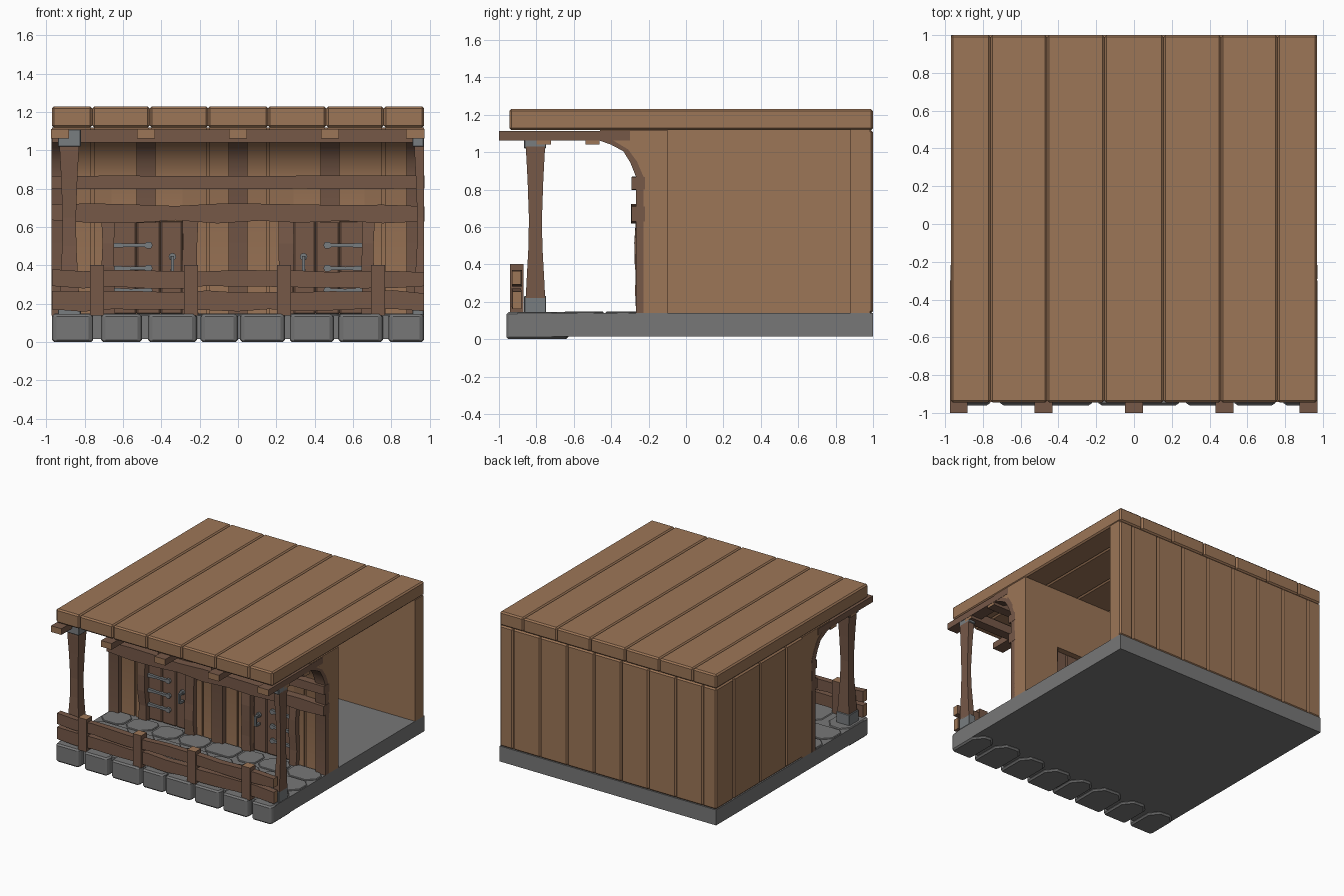
import bpy, bmesh, math, random
from mathutils import Vector

if "Cube" in bpy.data.objects:
    bpy.data.objects.remove(bpy.data.objects["Cube"])

random.seed(4)


def mat(name, c):
    m = bpy.data.materials.new(name)
    m.diffuse_color = (*c, 1)
    m.use_nodes = True
    m.node_tree.nodes["Principled BSDF"].inputs["Base Color"].default_value = m.diffuse_color
    return m


LIGHT = mat("light_wood", (0.335, 0.18, 0.095))
DARK = mat("dark_wood", (0.18, 0.098, 0.064))
STONE = mat("grey_stone", (0.185, 0.185, 0.185))
IRON = mat("iron_grey", (0.19, 0.205, 0.215))


def finish(bm, name, mats, bevel=0, smooth=False):
    bmesh.ops.recalc_face_normals(bm, faces=bm.faces)
    me = bpy.data.meshes.new(name)
    bm.to_mesh(me)
    bm.free()
    for m in mats:
        me.materials.append(m)
    ob = bpy.data.objects.new(name, me)
    bpy.context.collection.objects.link(ob)
    if bevel:
        mod = ob.modifiers.new("bevel", 'BEVEL')
        mod.width = bevel
        mod.segments = 1
        mod.limit_method = 'ANGLE'
        mod.angle_limit = math.radians(40)
    if smooth:
        for p in me.polygons:
            p.use_smooth = True
        me.set_sharp_from_angle(angle=math.radians(42))
    return ob


def place(axis, t, p, q):
    return {'x': (t, p, q), 'y': (p, t, q), 'z': (p, q, t)}[axis]


def loft(bm, axis, sections, end_mat=0):
    """Skin a list of (position, outline) along an axis and cap both ends."""
    rings = [[bm.verts.new(place(axis, t, p, q)) for p, q in o] for t, o in sections]
    n = len(rings[0])
    for r0, r1 in zip(rings, rings[1:]):
        for i in range(n):
            bm.faces.new((r0[i], r0[(i + 1) % n], r1[(i + 1) % n], r1[i]))
    for r in (rings[0], rings[-1]):
        bm.faces.new(r).material_index = end_mat


def prism(bm, axis, outline, a, b):
    loft(bm, axis, [(a, outline), (b, outline)])


def rect(p0, p1, q0, q1):
    return [(p0, q0), (p1, q0), (p1, q1), (p0, q1)]


def box(bm, x0, x1, y0, y1, z0, z1):
    prism(bm, 'z', rect(x0, x1, y0, y1), z0, z1)


def beam(bm, axis, a, b, r, wob=0.0, n=1, end_mat=0):
    """Hand-hewn timber: a box whose cross-section wanders along its length."""
    secs = []
    for i in range(n + 1):
        j = [random.uniform(-wob, wob) for _ in range(4)]
        secs.append((a + (b - a) * i / n,
                     rect(r[0] + j[0] * .3, r[1] + j[1] * .3, r[2] + j[2], r[3] + j[3])))
    loft(bm, axis, secs, end_mat)


SEAMS = [-0.97, -0.76, -0.46, -0.157, 0.157, 0.46, 0.76, 0.97]
RIBS = [-0.93, -0.48, 0, 0.48, 0.925]

# roof planks
bm = bmesh.new()
for a, b in zip(SEAMS, SEAMS[1:]):
    box(bm, a, b, -0.945, 1.0, 1.118, 1.23)
finish(bm, "roof_planks", [LIGHT], 0.011)

# floor slab
bm = bmesh.new()
box(bm, -0.97, 0.97, -0.9, 1.0, 0.015, 0.14)
finish(bm, "floor_slab", [STONE])

# front edge stones, deep octagonal blocks
bm = bmesh.new()
edges = [(-.97, -.755), (-.715, -.50), (-.47, -.215), (-.195, 0), (.01, .245),
         (.27, .5), (.525, .755), (.785, .97)]
for a, b in edges:
    d = random.uniform(-.02, .02)
    prism(bm, 'z', [(a + .012, -.96), (b - .012, -.96), (b, -.93), (b, -.73 + d), (b - .06, -.655 + d),
                    (a + .06, -.645 + d), (a, -.71 + d), (a, -.93)], 0.0, 0.146)
finish(bm, "front_edge_stones", [STONE], 0.012)

# irregular porch paving
bm = bmesh.new()
for row, (y0, y1) in enumerate([(-.65, -.44), (-.43, -.235)]):
    cuts = [-.97] + [-.97 + .243 * k + (.1 if row == 0 else -.02) + random.uniform(-.03, .03)
                     for k in range(1, 8 - (row == 0))] + [.97]
    for a, b in zip(cuts, cuts[1:]):
        a, b = a + .008, b - .008
        c = [random.uniform(.03, .07) for _ in range(4)]
        prism(bm, 'z', [(a + c[0], y0), (b - c[1], y0), (b, y0 + c[1]), (b, y1 - c[2]),
                        (b - c[2], y1), (a + c[3], y1), (a, y1 - c[3]), (a, y0 + c[0])], 0.13, 0.148)
finish(bm, "porch_paving", [STONE], 0.005)

# back wall: core and outer planks
bm = bmesh.new()
box(bm, -0.96, 0.97, 0.88, 0.985, 0.14, 1.12)
finish(bm, "back_wall_core", [LIGHT])
bm = bmesh.new()
cuts = [-.97] + [-.85 + .243 * k for k in range(8)] + [.97]
for a, b in zip(cuts, cuts[1:]):
    box(bm, a, b, 0.95, 1.0, 0.14, 1.118)
finish(bm, "back_wall_planks", [LIGHT], 0.011)

# left wall: core and outer planks
bm = bmesh.new()
box(bm, -0.955, -0.85, -0.1, 0.98, 0.14, 1.12)
finish(bm, "left_wall_core", [LIGHT])
bm = bmesh.new()
cuts = [-.22, .1, .435, .77, 1.0]
for a, b in zip(cuts, cuts[1:]):
    box(bm, -0.97, -0.92, a, b, 0.14, 1.118)
finish(bm, "left_wall_planks", [LIGHT], 0.011)


# front wall coving out under the roof, with two door openings
def cove(z0, d, back):
    return [(back, z0), (back, 1.118), (-.46 + d, 1.118), (-.45 + d, 1.085), (-.385 + d, 1.06),
            (-.31 + d, 1.015), (-.262 + d, .95), (-.228 + d, .87), (-.228 + d, z0)]


core, planks = bmesh.new(), bmesh.new()
marks = sorted(SEAMS + [-.66, -.29, .29, .66])
for a, b in zip(marks, marks[1:]):
    door = .29 < abs((a + b) / 2) < .66
    z0 = 0.63 if door else 0.14
    prism(core, 'x', cove(z0, .014, -.1), a, b)
    ga = .008 if a in SEAMS and a > -.97 else 0
    gb = .008 if b in SEAMS and b < .97 else 0
    prism(planks, 'x', cove(z0, 0, -.15), a + ga, b - gb)
finish(core, "front_wall_core", [LIGHT], smooth=True)
finish(planks, "front_wall_planks", [LIGHT], smooth=True)

# curved ribs against the front wall
bm = bmesh.new()
for x in RIBS:
    z0 = 0.62 if abs(x) == .48 else 0.14
    h = .045 if x > .9 or x < -.9 else .05
    prism(bm, 'x', [(-.268, z0), (-.268, .87), (-.298, .945), (-.335, 1.005), (-.4, 1.04), (-.47, 1.065),
                    (-.47, 1.11), (-.43, 1.1), (-.36, 1.07), (-.295, 1.025), (-.25, .95),
                    (-.222, .88), (-.222, z0)],
          max(x - h, -.972), min(x + h, .972))
finish(bm, "wall_ribs", [DARK], smooth=True)

# door frame posts and horizontal wall beams
bm = bmesh.new()
for s in (-1, 1):
    for a, b in ((.645, .71), (.21, .29)):
        beam(bm, 'z', .14, .64, rect(0, 0, 0, 0) and (min(s * a, s * b), max(s * a, s * b), -.265, -.12), .012, 4)
beam(bm, 'x', -.972, .972, (-.292, -.22, .628, .715), .009, 9)
beam(bm, 'x', -.972, .972, (-.29, -.22, .80, .868), .002, 6)
finish(bm, "wall_timbers", [DARK])

# doors with iron hinges and handles, mirrored
for s, side in ((-1, "left"), (1, "right")):
    bm = bmesh.new()
    for a, b in ((.29, .405), (.405, .53), (.53, .655)):
        box(bm, min(s * a, s * b), max(s * a, s * b), -.215, -.145, .145, .635)
    finish(bm, side + "_door", [DARK], 0.008)

    bm = bmesh.new()
    for z in (.27, .385, .505):
        prism(bm, 'y', [(s * .65, z - .013), (s * .65, z + .013), (s * .56, z + .008), (s * .485, z + .01),
                        (s * .475, z + .018), (s * .455, z + .018), (s * .445, z), (s * .455, z - .018),
                        (s * .475, z - .018), (s * .485, z - .01), (s * .56, z - .008)], -.235, -.2)
    finish(bm, side + "_door_hinges", [IRON])

    bm = bmesh.new()
    ring = [(s * .342 + .02 * math.cos(k * math.pi / 4), .445 + .02 * math.sin(k * math.pi / 4))
            for k in range(8)]
    prism(bm, 'y', ring, -.235, -.2)
    box(bm, s * .342 - .008, s * .342 + .008, -.27, -.255, .37, .45)
    for z in (.372, .44):
        box(bm, s * .342 - .009, s * .342 + .009, -.26, -.2, z - .008, z + .01)
    finish(bm, side + "_door_handle", [IRON])

# porch rafters and cross beams, with pale cut ends
bm = bmesh.new()
for x in RIBS:
    beam(bm, 'y', -1.0, -.3, (max(x - .048, -.975), min(x + .048, .972), 1.062, 1.112), 0, 1, 1)
finish(bm, "porch_rafters", [DARK, LIGHT])
bm = bmesh.new()
for y in (-.76, -.5):
    beam(bm, 'x', -.97, .97, (y - .038, y + .038, 1.04, 1.108), 0, 1, 1)
finish(bm, "porch_cross_beams", [DARK, LIGHT])

# columns: full one on the left, half one at the right edge
for side, cx, clip in (("left", -.88, 1.0), ("right", .97, .97)):
    bm = bmesh.new()
    secs = []
    for z, h in ((.22, .052), (.3, .048), (.5, .037), (.65, .035), (.85, .042), (1.0, .05), (1.03, .05)):
        secs.append((z, rect(cx - h, min(cx + h, clip), -.805 - h, -.805 + h)))
    loft(bm, 'z', secs)
    finish(bm, side + "_column", [DARK])
    bm = bmesh.new()
    for z0, z1 in ((.14, .232), (1.02, 1.11)):
        h = .06
        box(bm, cx - h, min(cx + h, clip), -.866, -.748, z0, z1)
    finish(bm, side + "_column_base_and_cap", [IRON], 0.004)

# railing: two wobbly rails and four posts
bm = bmesh.new()
for z0, z1 in ((.165, .262), (.285, .373)):
    beam(bm, 'x', -.97, .97, (-.93, -.88, z0, z1), .009, 12, 1)
for x in (-.735, -.245, .24, .73):
    beam(bm, 'z', .14, .403, (x - .037, x + .037, -.942, -.87), 0, 1, 1)
finish(bm, "railing", [DARK, LIGHT])
